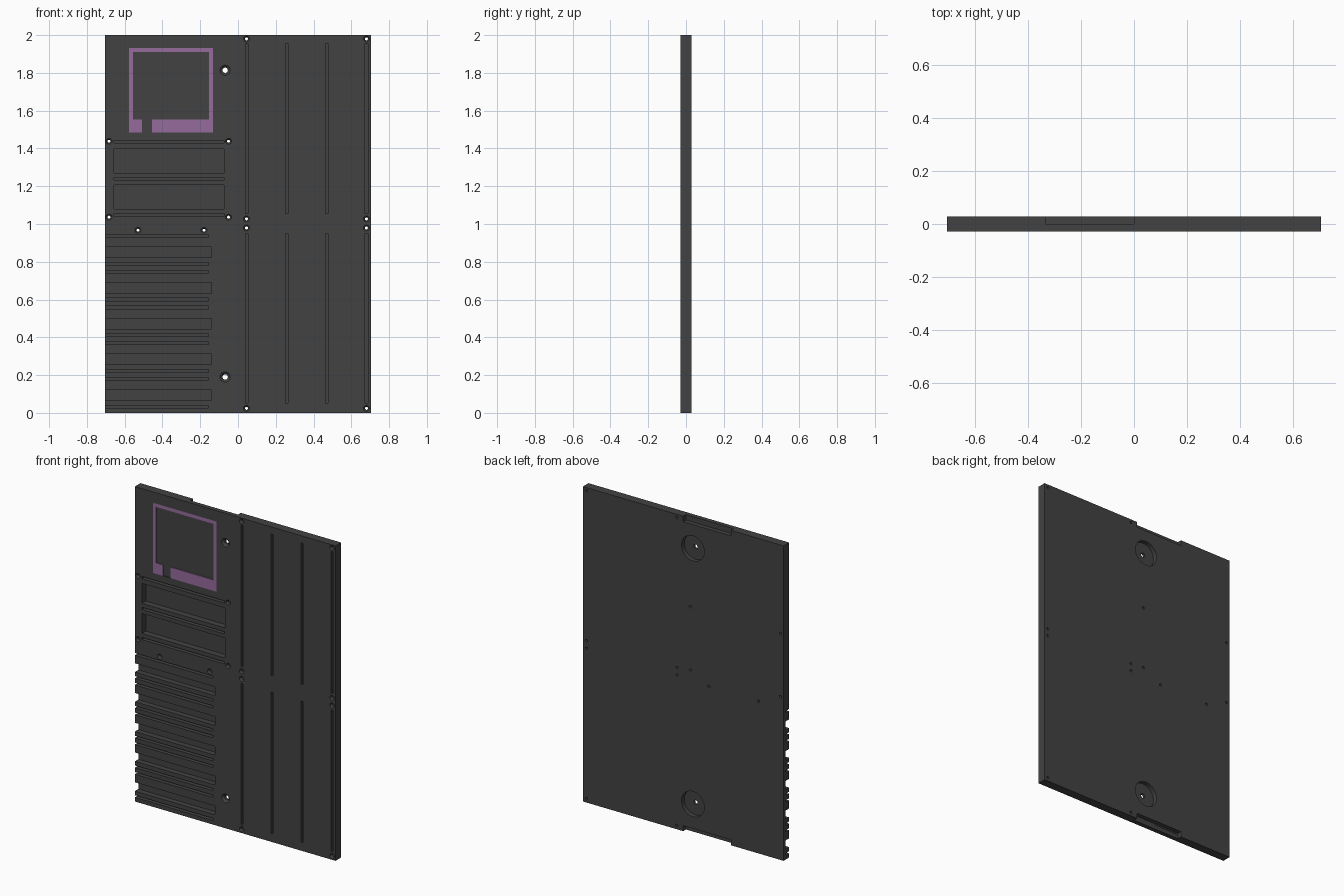
import bpy, bmesh, math

if "Cube" in bpy.data.objects:
    bpy.data.objects.remove(bpy.data.objects["Cube"])

W, T, H = 0.705, 0.028, 2.0      # half width, half thickness, height


def material(name, rgb):
    m = bpy.data.materials.new(name)
    m.diffuse_color = (*rgb, 1)
    m.use_nodes = True
    m.node_tree.nodes["Principled BSDF"].inputs["Base Color"].default_value = m.diffuse_color
    return m


dark = material("dark_grey", (0.055, 0.055, 0.055))
purple = material("purple", (0.30, 0.145, 0.335))


def prism(bm, pts, y0, y1):
    """Extrude an (x, z) outline along y."""
    a = [bm.verts.new((x, y0, z)) for x, z in pts]
    b = [bm.verts.new((x, y1, z)) for x, z in pts]
    bm.faces.new(a)
    bm.faces.new(b[::-1])
    n = len(pts)
    for i in range(n):
        j = (i + 1) % n
        bm.faces.new((a[i], b[i], b[j], a[j]))


def box(bm, x0, x1, z0, z1, y0, y1):
    prism(bm, [(x0, z0), (x1, z0), (x1, z1), (x0, z1)], y0, y1)


def turned(bm, cx, cz, profile, seg=24):
    """Revolve a (y, radius) profile around a y axis at (cx, cz)."""
    rings = []
    for y, r in profile:
        rings.append([bm.verts.new((cx + r * math.cos(2 * math.pi * i / seg), y,
                                    cz + r * math.sin(2 * math.pi * i / seg)))
                      for i in range(seg)])
    bm.faces.new(rings[0])
    bm.faces.new(rings[-1][::-1])
    for p, q in zip(rings, rings[1:]):
        for i in range(seg):
            j = (i + 1) % seg
            bm.faces.new((p[i], q[i], q[j], p[j]))


def finish(bm, name, mat):
    bmesh.ops.recalc_face_normals(bm, faces=bm.faces)
    me = bpy.data.meshes.new(name)
    bm.to_mesh(me)
    bm.free()
    me.materials.append(mat)
    ob = bpy.data.objects.new(name, me)
    bpy.context.collection.objects.link(ob)
    return ob


F, OUT = -T, 0.02                # front plane and cutter overshoot


def recess(bm, x0, x1, z0, z1, depth):
    box(bm, x0, x1, z0, z1, F - OUT, F + depth)


# Board
bm = bmesh.new()
box(bm, -W, W, 0, H, -T, T)
board = finish(bm, "mounting_board", dark)

cut = bmesh.new()
g = 0.007                        # half width of the thin grooves

# Vertical grooves, upper and lower row
for i in range(4):
    x = 0.047 + 0.211 * i
    for z0, z1 in ((0.053, 0.95), (1.056, 1.955)):
        recess(cut, x - g, x + g, z0, z1, 0.03)

# Two wide trays with grooves between them
for z0, z1 in ((1.271, 1.398), (1.08, 1.207)):
    recess(cut, -0.656, -0.073, z0, z1, 0.04)
for z in (1.435, 1.239, 1.048):
    recess(cut, -0.656, -0.075, z - g, z + g, 0.03)

# Five slots open to the left edge, each with a groove above and below
for i in range(5):
    z = 0.85 - 0.189 * i
    recess(cut, -W - OUT, -0.141, z - 0.028, z + 0.028, 0.035)
    for dz in (0.086, -0.061):
        recess(cut, -W - OUT, -0.157, z + dz - g, z + dz + g, 0.03)

# Shallow recess that takes the purple frame
recess(cut, -0.577, -0.132, 1.485, 1.931, 0.006)

# Countersunk screw holes
screws = [(x, z) for x in (0.045, 0.68) for z in (0.024, 0.979, 1.027, 1.98)]
screws += [(x, z) for x in (-0.683, -0.05) for z in (1.036, 1.438)]
screws += [(-0.53, 0.967), (-0.18, 0.967)]
for x, z in screws:
    turned(cut, x, z, [(F - OUT, 0.016), (F, 0.016), (F + 0.012, 0.008), (T + OUT, 0.008)], 16)

# Magnet pockets on the back with a bolt hole through to the front
for z in (0.19, 1.814):
    turned(cut, -0.068, z, [(F - OUT, 0.027), (F, 0.027), (F + 0.012, 0.014),
                            (0.0, 0.014), (0.0, 0.08), (T + OUT, 0.08)], 40)

# Finger notches in the back half of the top and bottom edges
box(cut, -0.335, 0.0, H - 0.035, H + OUT, 0.0, T + OUT)
box(cut, -0.335, 0.0, -OUT, 0.035, 0.0, T + OUT)

cutter = finish(cut, "board_cutter", dark)
cutter.hide_render = True

mod = board.modifiers.new("cuts", 'BOOLEAN')
mod.operation = 'DIFFERENCE'
mod.solver = 'EXACT'
mod.object = cutter
bpy.context.view_layer.objects.active = board
bpy.ops.object.modifier_apply(modifier=mod.name)
bpy.data.objects.remove(cutter)

# Purple frame, open at the bottom
bm = bmesh.new()
prism(bm, [(-0.508, 1.485), (-0.577, 1.485), (-0.577, 1.931), (-0.132, 1.931),
           (-0.132, 1.485), (-0.455, 1.485), (-0.455, 1.554), (-0.153, 1.554),
           (-0.153, 1.91), (-0.556, 1.91), (-0.556, 1.554), (-0.508, 1.554)],
      F, F + 0.006)
finish(bm, "purple_frame", purple)
